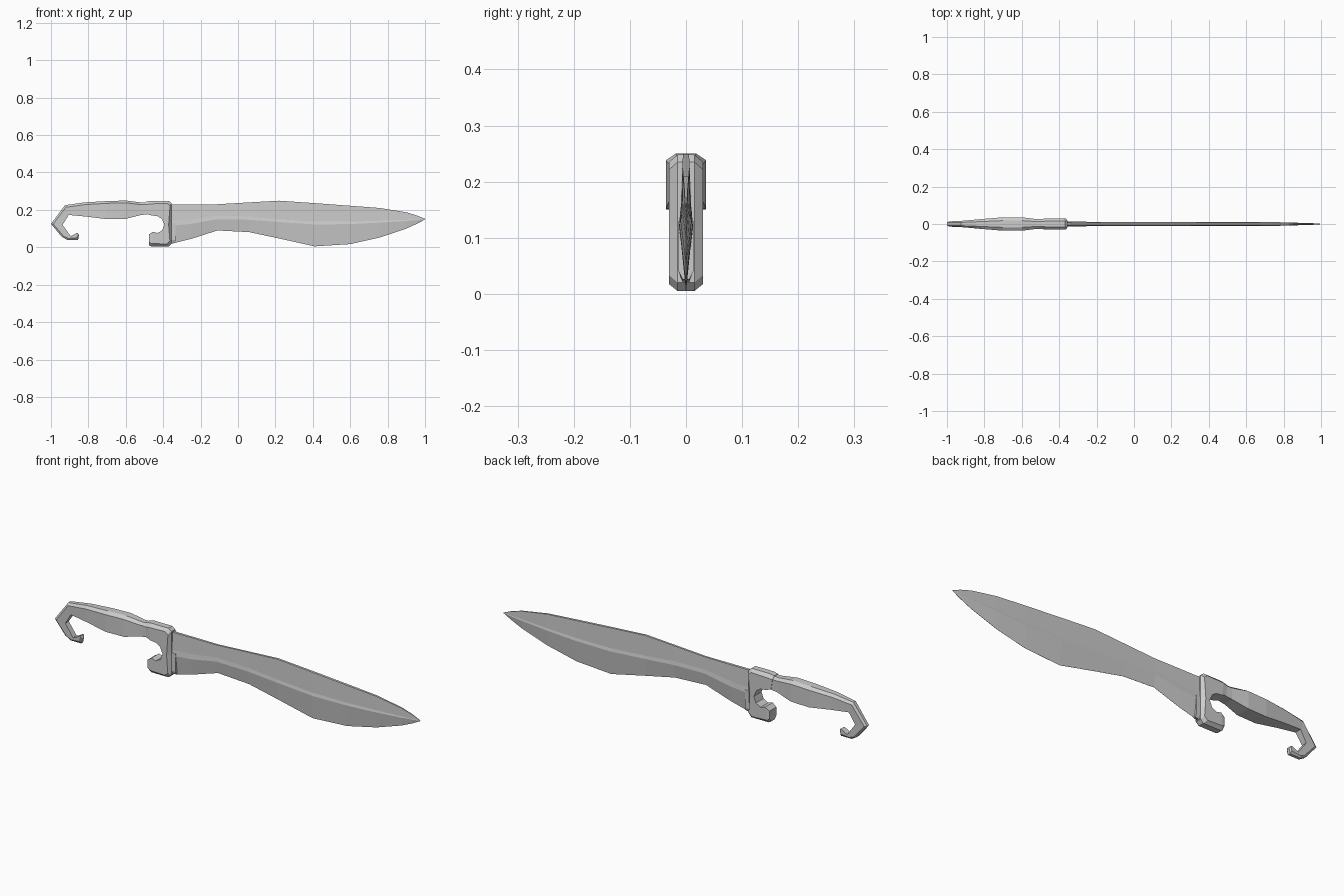
import bpy, bmesh


def loft(name, rings):
    """Skin a list of equal-length closed rings and cap both ends."""
    bm = bmesh.new()
    vs = [[bm.verts.new(p) for p in r] for r in rings]
    n = len(vs[0])
    for a, b in zip(vs, vs[1:]):
        for i in range(n):
            j = (i + 1) % n
            bm.faces.new((a[i], a[j], b[j], b[i]))
    bm.faces.new(vs[0])
    bm.faces.new(vs[-1])
    bmesh.ops.remove_doubles(bm, verts=bm.verts, dist=0.0002)
    bmesh.ops.recalc_face_normals(bm, faces=bm.faces)
    me = bpy.data.meshes.new(name)
    bm.to_mesh(me)
    bm.free()
    ob = bpy.data.objects.new(name, me)
    bpy.context.collection.objects.link(ob)
    return ob


def bar_ring(ox, oz, ix, iz, w, chamfer):
    """Six-sided section from an outer point to an inner one, outer edges chamfered."""
    length = ((ix - ox) ** 2 + (iz - oz) ** 2) ** 0.5
    t = chamfer / length
    mx, mz = ox + (ix - ox) * t, oz + (iz - oz) * t
    n = w * 0.5
    return [(ox, -n, oz), (mx, -w, mz), (ix, -w, iz),
            (ix, w, iz), (mx, w, mz), (ox, n, oz)]


def bar(name, stations, chamfer):
    return loft(name, [bar_ring(*s, chamfer) for s in stations])


# Grip with hooked pommel: outer x, z, inner x, z, half width
bar("grip", [
    (-0.48, 0.24, -0.48, 0.177, 0.025),
    (-0.52, 0.24, -0.52, 0.172, 0.026),
    (-0.60, 0.25, -0.60, 0.152, 0.036),
    (-0.70, 0.247, -0.70, 0.15, 0.036),
    (-0.82, 0.24, -0.81, 0.164, 0.026),
    (-0.925, 0.225, -0.905, 0.173, 0.017),
    (-1.00, 0.125, -0.938, 0.12, 0.014),
    (-0.943, 0.057, -0.895, 0.06, 0.014),
    (-0.915, 0.04, -0.886, 0.063, 0.014),
    (-0.855, 0.04, -0.862, 0.077, 0.014),
    (-0.85, 0.063, -0.857, 0.077, 0.014),
], 0.012)

# C-shaped guard
bar("guard", [
    (-0.495, 0.243, -0.485, 0.178, 0.027),
    (-0.47, 0.248, -0.46, 0.17, 0.03),
    (-0.37, 0.248, -0.43, 0.166, 0.03),
    (-0.355, 0.235, -0.407, 0.152, 0.03),
    (-0.355, 0.12, -0.393, 0.12, 0.03),
    (-0.355, 0.02, -0.405, 0.09, 0.03),
    (-0.37, 0.005, -0.43, 0.076, 0.03),
    (-0.465, 0.005, -0.455, 0.083, 0.03),
    (-0.477, 0.012, -0.477, 0.068, 0.027),
], 0.016)

# Blade: x, spine z, upper ridge z, lower ridge z, edge z, half thickness
blade = [
    (-0.37, 0.23, 0.142, 0.115, 0.015, 0.013),
    (-0.25, 0.23, 0.150, 0.125, 0.045, 0.012),
    (-0.11, 0.23, 0.169, 0.150, 0.090, 0.010),
    (0.06, 0.24, 0.165, 0.147, 0.081, 0.010),
    (0.22, 0.249, 0.150, 0.135, 0.047, 0.011),
    (0.41, 0.236, 0.137, 0.122, 0.005, 0.012),
    (0.60, 0.222, 0.137, 0.124, 0.017, 0.012),
    (0.76, 0.210, 0.142, 0.132, 0.053, 0.010),
    (0.90, 0.187, 0.147, 0.141, 0.100, 0.006),
    (0.96, 0.169, 0.149, 0.146, 0.127, 0.004),
    (1.00, 0.152, 0.1505, 0.150, 0.1485, 0.001),
]
loft("blade", [[(x, -w * 0.5, s), (x, -w * 0.75, u), (x, -w, l), (x, -0.0003, e),
                (x, 0.0003, e), (x, w, l), (x, w * 0.75, u), (x, w * 0.5, s)]
               for x, s, u, l, e, w in blade])

# Blunt block at the root of the cutting edge
loft("blade_root", [[(x, -0.006, 0.02 + d), (x, -0.013, 0.04), (x, -0.013, 0.13),
                     (x, 0.013, 0.13), (x, 0.013, 0.04), (x, 0.006, 0.02 + d)]
                    for x, d in ((-0.37, 0), (-0.333, 0.006))])
